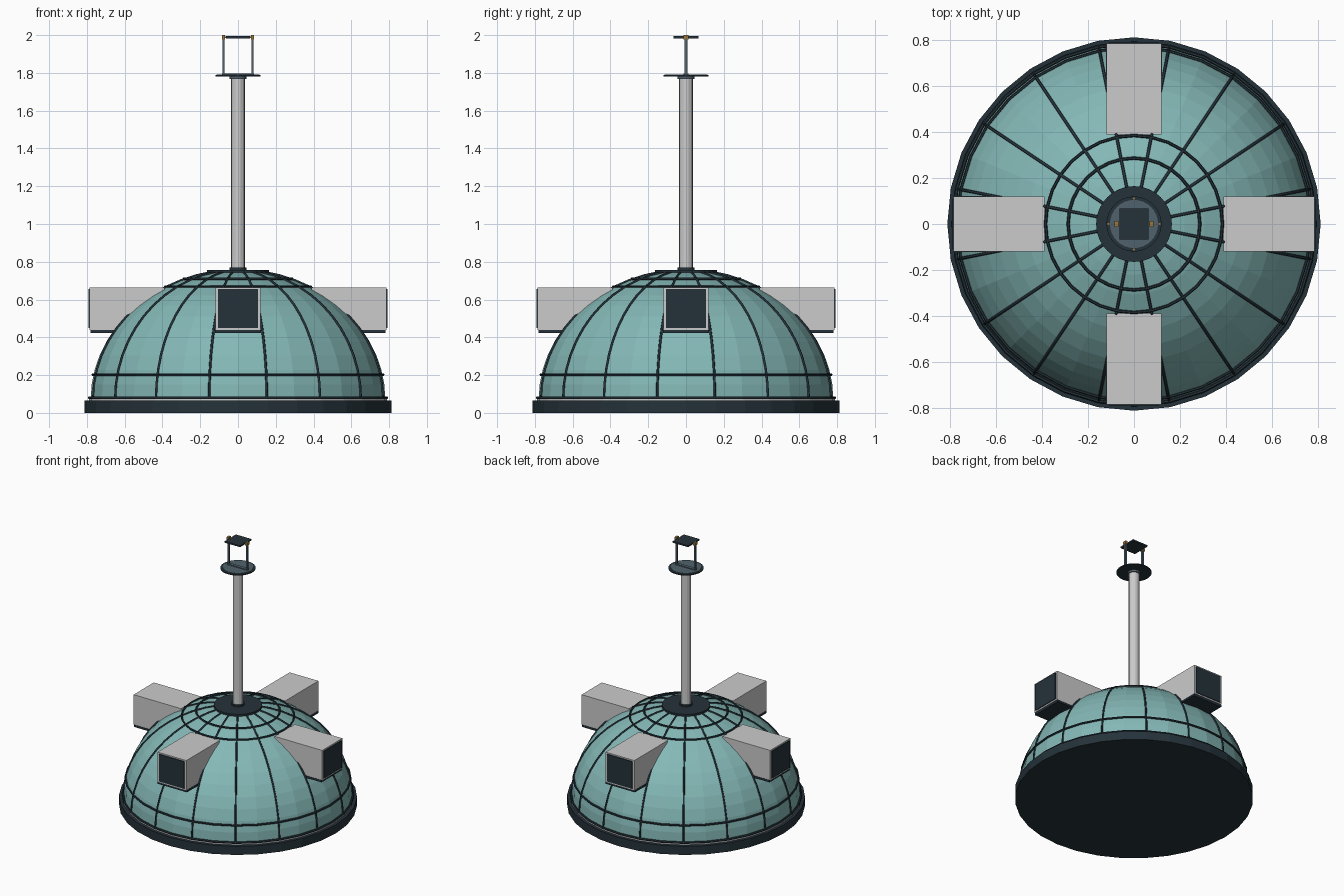
import bpy, bmesh
from math import pi, sin, cos, sqrt, asin
from mathutils import Matrix, Vector

if "Cube" in bpy.data.objects:
    bpy.data.objects.remove(bpy.data.objects["Cube"])


def mat(name, rgb):
    m = bpy.data.materials.new(name)
    m.diffuse_color = (*rgb, 1)
    m.use_nodes = True
    m.node_tree.nodes["Principled BSDF"].inputs["Base Color"].default_value = m.diffuse_color
    return m


TEAL = mat("teal_glass", (0.23, 0.48, 0.47))
DARK = mat("dark_metal", (0.018, 0.032, 0.042))
SLATE = mat("slate_metal", (0.08, 0.12, 0.15))
GOLD = mat("brass", (0.32, 0.19, 0.05))
SEG = 32
Z0, RX, RZ = 0.07, 0.78, 0.685      # dome centre height and radii


def finish(bm, name, m):
    bmesh.ops.recalc_face_normals(bm, faces=bm.faces)
    me = bpy.data.meshes.new(name)
    bm.to_mesh(me)
    bm.free()
    ob = bpy.data.objects.new(name, me)
    bpy.context.collection.objects.link(ob)
    if m:
        me.materials.append(m)
    return ob


def lathe(name, profile, m, closed=False, seg=SEG):
    """Spin an (r, z) profile around z; ends are capped if not closed."""
    bm = bmesh.new()
    rows = [[bm.verts.new((r * cos(2 * pi * i / seg), r * sin(2 * pi * i / seg), z))
             for i in range(seg)] for r, z in profile]
    pairs = list(zip(rows, rows[1:]))
    if closed:
        pairs.append((rows[-1], rows[0]))
    for a, b in pairs:
        for i in range(seg):
            j = (i + 1) % seg
            bm.faces.new((a[i], a[j], b[j], b[i]))
    if not closed:
        bm.faces.new(rows[0])
        bm.faces.new(rows[-1])
    return finish(bm, name, m)


def disc(name, r, z1, z2, m, seg=SEG):
    return lathe(name, [(r, z1), (r, z2)], m, seg=seg)


def box(name, lo, hi, m, rot=0.0):
    lo, hi = Vector(lo), Vector(hi)
    bm = bmesh.new()
    bmesh.ops.create_cube(bm, size=1)
    bmesh.ops.scale(bm, vec=hi - lo, verts=bm.verts)
    bmesh.ops.translate(bm, vec=(lo + hi) / 2, verts=bm.verts)
    bmesh.ops.rotate(bm, cent=(0, 0, 0), matrix=Matrix.Rotation(rot, 3, 'Z'), verts=bm.verts)
    return finish(bm, name, m)


def dome_r(z):
    return RX * sqrt(1 - ((z - Z0) / RZ) ** 2)


def ring(name, r, z, t, m):
    lathe(name, [(r + t * cos(k * pi / 3), z + t * sin(k * pi / 3)) for k in range(6)], m, closed=True)


# base plinth and sill
disc("base_plinth", 0.813, 0, 0.065, DARK)
disc("base_step", 0.79, 0.065, 0.075, None)
ring("base_sill", 0.787, 0.08, 0.008, DARK)

# glass dome
top_a = asin((0.745 - Z0) / RZ)
arc = [(RX * cos(top_a * k / 12), Z0 + RZ * sin(top_a * k / 12)) for k in range(13)]
lathe("dome_shell", arc, TEAL)

# horizontal glazing bars
for k, z in enumerate((0.2, 0.667, 0.708)):
    ring(f"dome_ring_{k}", dome_r(z) + 0.003, z + 0.002, 0.007, DARK)

# vertical glazing bars, on every second dome edge
for k in range(16):
    a = (k + 0.5) * pi / 8
    cu = bpy.data.curves.new(f"dome_rib_{k}", 'CURVE')
    cu.dimensions = '3D'
    cu.bevel_depth = 0.0065
    cu.bevel_resolution = 1
    cu.use_fill_caps = True
    sp = cu.splines.new('POLY')
    sp.points.add(len(arc) - 1)
    for p, (r, z) in zip(sp.points, arc):
        p.co = ((r + 0.002) * cos(a), (r + 0.002) * sin(a), z + 0.002, 1)
    cu.materials.append(DARK)
    bpy.context.collection.objects.link(bpy.data.objects.new(f"dome_rib_{k}", cu))

# four dormer boxes
for k in range(4):
    a = k * pi / 2
    box(f"dormer_body_{k}", (0.39, -0.12, 0.44), (0.786, 0.12, 0.665), None, a)
    box(f"dormer_floor_{k}", (0.42, -0.122, 0.424), (0.782, 0.122, 0.44), DARK, a)
    box(f"dormer_window_{k}", (0.77, -0.106, 0.45), (0.792, 0.106, 0.655), DARK, a)
    box(f"dormer_flashing_{k}", (0.376, -0.082, 0.64), (0.40, 0.082, 0.662), DARK, a)

# crown cap and mast
disc("crown_cap", 0.165, 0.742, 0.757, DARK)
disc("mast_foot", 0.045, 0.757, 0.77, DARK, 16)
disc("mast", 0.036, 0.757, 1.772, None, 16)
disc("mast_collar", 0.045, 1.768, 1.782, SLATE, 16)

# platform on the mast
disc("platform", 0.12, 1.782, 1.788, DARK)
disc("platform_top", 0.105, 1.788, 1.792, SLATE)
for k in range(4):
    box(f"platform_bolt_{k}", (0.107, -0.004, 1.786), (0.115, 0.004, 1.792), GOLD, k * pi / 2)

# fork with tilting plate
box("fork_base", (-0.085, -0.012, 1.79), (0.085, 0.012, 1.798), SLATE)
for s, side in ((-1, "left"), (1, "right")):
    x = s * 0.077
    box(f"fork_arm_{side}", (x - 0.006, -0.008, 1.79), (x + 0.006, 0.008, 1.985), SLATE)
    box(f"fork_bearing_{side}", (x - 0.009, -0.013, 1.978), (x + 0.009, 0.013, 2.0), GOLD)
box("fork_axle", (-0.077, -0.004, 1.984), (0.077, 0.004, 1.992), GOLD)
box("mirror_plate", (-0.064, -0.067, 1.983), (0.064, 0.067, 1.994), DARK)
